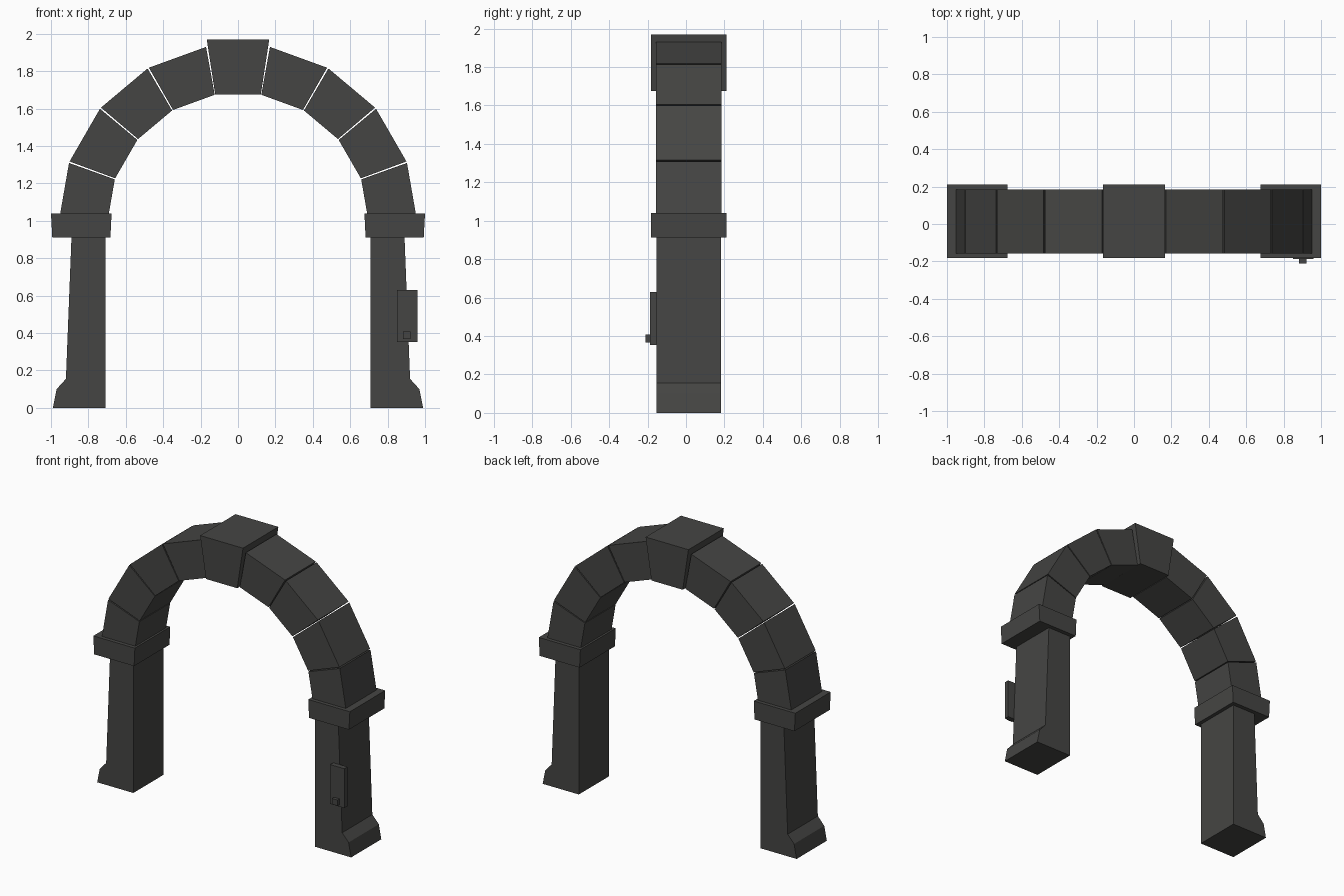
import bpy, bmesh
from math import radians, sin, cos

if "Cube" in bpy.data.objects:
    bpy.data.objects.remove(bpy.data.objects["Cube"])

YC = 0.014              # middle of the stonework in depth
BODY, CAP = 0.171, 0.197  # half depths
CZ, R_IN, R_OUT = 0.985, 0.70, 0.96  # arch centre height and radii

stone = bpy.data.materials.new("dark_stone")
stone.diffuse_color = (0.06, 0.06, 0.057, 1)
stone.use_nodes = True
stone.node_tree.nodes["Principled BSDF"].inputs["Base Color"].default_value = stone.diffuse_color


def prism(name, profile, y0, y1):
    """Extrude an (x, z) outline from y0 to y1."""
    bm = bmesh.new()
    face = bm.faces.new([bm.verts.new((x, y0, z)) for x, z in profile])
    ext = bmesh.ops.extrude_face_region(bm, geom=[face])
    verts = [v for v in ext["geom"] if isinstance(v, bmesh.types.BMVert)]
    bmesh.ops.translate(bm, verts=verts, vec=(0, y1 - y0, 0))
    bmesh.ops.recalc_face_normals(bm, faces=bm.faces)
    mesh = bpy.data.meshes.new(name)
    bm.to_mesh(mesh)
    bm.free()
    mesh.materials.append(stone)
    obj = bpy.data.objects.new(name, mesh)
    bpy.context.collection.objects.link(obj)
    return obj


def rect(x0, x1, z0, z1):
    return [(x0, z0), (x1, z0), (x1, z1), (x0, z1)]


pier = [(0.708, 0), (0.99, 0), (0.97, 0.10), (0.92, 0.155), (0.89, 0.92), (0.708, 0.92)]
impost = [(0.682, 0.912), (0.993, 0.912), (1.0, 1.04), (0.676, 1.04)]

for side, s in (("left", -1), ("right", 1)):
    def put(name, pts, half):
        prism(f"{side}_{name}", [(s * x, z) for x, z in pts], YC - half, YC + half)

    # Tapered pier with flared foot, and the capping block
    put("pier", pier, BODY - 0.003)
    put("impost", impost, CAP)

    # Four wedge stones up to the keystone, with thin joints
    for i in range(4):
        a0 = radians(20 * i + (0.25 if i else 0))
        a1 = radians(20 * i + 19.75)
        put(f"arch_stone_{i + 1}",
            [(r * cos(a), CZ + r * sin(a))
             for r, a in ((R_IN, a0), (R_OUT, a0), (R_OUT, a1), (R_IN, a1))], BODY)

# Keystone
prism("keystone", [(-0.122, 1.676), (0.122, 1.676), (0.167, 1.97), (-0.167, 1.97)],
      YC - CAP, YC + CAP)

# Small control panel with button on the right pier
prism("wall_panel", rect(0.85, 0.961, 0.353, 0.63), -0.188, -0.153)
prism("panel_button", rect(0.881, 0.923, 0.367, 0.408), -0.211, -0.186)
